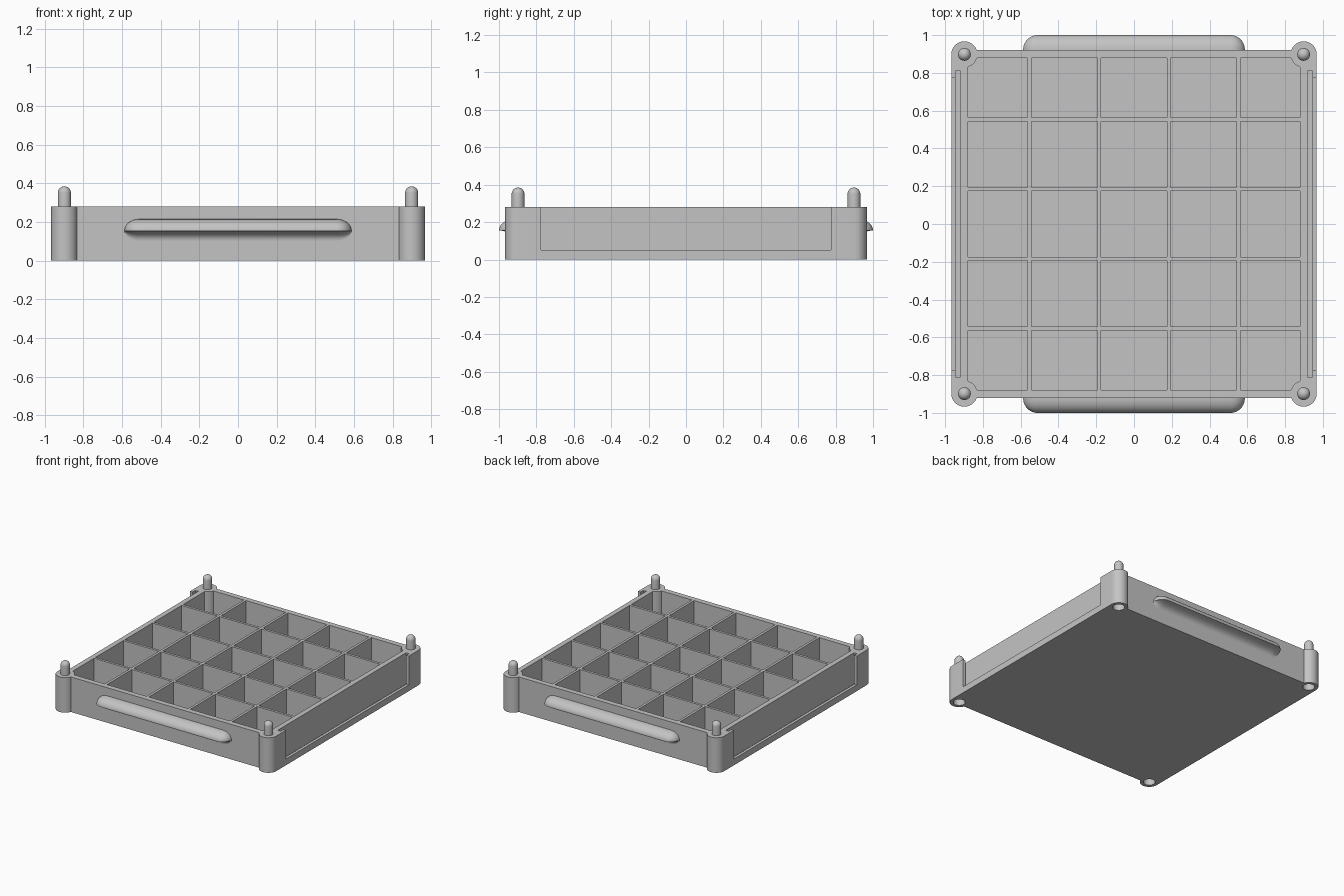
import bpy, bmesh, math

cube = bpy.data.objects.get("Cube")
if cube:
    bpy.data.objects.remove(cube, do_unlink=True)

grey = bpy.data.materials.new("plain grey")
grey.use_nodes = True
grey.diffuse_color = (0.55, 0.55, 0.55, 1)
grey.node_tree.nodes["Principled BSDF"].inputs["Base Color"].default_value = grey.diffuse_color

HEIGHT, SIDE, FRONT = 0.28, 0.967, 0.921
POST, POST_R = 0.898, 0.069
INNER, FLOOR = 0.878, 0.025
SIGNS = (-1, 1)


def make_object(name, bm):
    bmesh.ops.recalc_face_normals(bm, faces=bm.faces)
    mesh = bpy.data.meshes.new(name)
    bm.to_mesh(mesh)
    bm.free()
    mesh.materials.append(grey)
    obj = bpy.data.objects.new(name, mesh)
    bpy.context.scene.collection.objects.link(obj)
    return obj


def add_prism(bm, outline, z0, z1):
    """Extrude a flat outline from z0 to z1."""
    low = [bm.verts.new((x, y, z0)) for x, y in outline]
    high = [bm.verts.new((x, y, z1)) for x, y in outline]
    bm.faces.new(low)
    bm.faces.new(high)
    n = len(outline)
    for i in range(n):
        j = (i + 1) % n
        bm.faces.new((low[i], low[j], high[j], high[i]))


def add_box(bm, x0, x1, y0, y1, z0, z1):
    add_prism(bm, [(x0, y0), (x1, y0), (x1, y1), (x0, y1)], z0, z1)


def circle(cx, cy, r, n=48):
    return [(cx + r * math.cos(math.tau * i / n), cy + r * math.sin(math.tau * i / n)) for i in range(n)]


def combine(target, bm, operation):
    """Apply a boolean with a temporary tool mesh."""
    tool = make_object("tool", bm)
    mod = target.modifiers.new("combine", 'BOOLEAN')
    mod.operation, mod.solver, mod.object = operation, 'EXACT', tool
    bpy.context.view_layer.update()
    graph = bpy.context.evaluated_depsgraph_get()
    mesh = bpy.data.meshes.new_from_object(target.evaluated_get(graph))
    target.modifiers.clear()
    target.data = mesh
    bpy.data.objects.remove(tool, do_unlink=True)


def smooth(obj):
    bpy.ops.object.select_all(action='DESELECT')
    obj.select_set(True)
    bpy.context.view_layer.objects.active = obj
    bpy.ops.object.shade_smooth_by_angle(angle=math.radians(35))


# Tray block
bm = bmesh.new()
corner = SIDE - 0.004
add_prism(bm, [(SIDE, -POST), (SIDE, POST), (corner, FRONT), (-corner, FRONT),
               (-SIDE, POST), (-SIDE, -POST), (-corner, -FRONT), (corner, -FRONT)], 0, HEIGHT)
tray = make_object("tray", bm)

# Five by five compartments
bm = bmesh.new()
walls = [-INNER, -0.553, -0.184, 0.184, 0.553, INNER]
spans = []
for i in range(5):
    lo = walls[i] + (0.01 if i > 0 else 0)
    hi = walls[i + 1] - (0.01 if i < 4 else 0)
    spans.append((lo, hi))
for x0, x1 in spans:
    for y0, y1 in spans:
        add_box(bm, x0, x1, y0, y1, FLOOR, 0.4)
combine(tray, bm, 'DIFFERENCE')

# Label slots in both sides, then their narrower windows
for half, near, far, base in ((0.81, 0.918, 0.944, 0.03), (0.775, 0.93, 1.1, 0.05)):
    bm = bmesh.new()
    for s in SIGNS:
        add_box(bm, *sorted((s * near, s * far)), -half, half, base, 0.4)
    combine(tray, bm, 'DIFFERENCE')

# Round corner posts and the sockets beneath them
for radius, z0, z1, operation in ((POST_R, 0, HEIGHT, 'UNION'), (0.043, -0.1, 0.12, 'DIFFERENCE')):
    bm = bmesh.new()
    for sx in SIGNS:
        for sy in SIGNS:
            add_prism(bm, circle(sx * POST, sy * POST, radius), z0, z1)
    combine(tray, bm, operation)
smooth(tray)

# Stacking pegs with domed tips
PEG_R, PEG_TOP = 0.034, 0.385
profile = [(PEG_R, HEIGHT - 0.01)]
for i in range(9):
    a = math.pi / 2 * i / 8
    profile.append((PEG_R * math.cos(a), PEG_TOP - PEG_R + PEG_R * math.sin(a)))
for sx, side in zip(SIGNS, ("right", "left")):
    for sy, end in zip(SIGNS, ("front", "back")):
        bm = bmesh.new()
        verts = [bm.verts.new((r, 0, z)) for r, z in profile]
        edges = [bm.edges.new(pair) for pair in zip(verts, verts[1:])]
        bmesh.ops.spin(bm, geom=verts + edges, axis=(0, 0, 1), cent=(0, 0, 0),
                       angle=math.tau, steps=32, use_duplicate=False)
        bmesh.ops.remove_doubles(bm, verts=bm.verts, dist=0.0005)
        peg = make_object(f"{end}_{side}_peg", bm)
        peg.location = (sx * POST, sy * POST, 0)
        smooth(peg)

# Grip lips: convex above, hollowed below, rounded at both ends
REACH, RISE, DROP, LEVEL = 1 - FRONT, 0.06, 0.05, 0.155
HALF, ROUND, STEPS = 0.587, 0.075, 10
arc = [math.pi / 2 * i / STEPS for i in range(STEPS + 1)]
section = [(REACH * math.sin(a), RISE * math.cos(a)) for a in arc]
section += [(REACH * (1 - math.sin(a)), -DROP * (1 - math.cos(a))) for a in arc[1:]]
stations = [(HALF - ROUND + ROUND * math.cos(a), max(math.sin(a), 0.01)) for a in arc]
stations = [(-x, s) for x, s in stations] + [(x, s) for x, s in reversed(stations)]
for sy, end in zip(SIGNS, ("front", "back")):
    bm = bmesh.new()
    rings = [[bm.verts.new((x, sy * (FRONT + s * d), LEVEL + s * h)) for d, h in section]
             for x, s in stations]
    for a, b in zip(rings, rings[1:]):
        for i in range(len(section)):
            j = (i + 1) % len(section)
            bm.faces.new((a[i], a[j], b[j], b[i]))
    bm.faces.new(rings[0])
    bm.faces.new(rings[-1])
    smooth(make_object(f"{end}_grip", bm))
